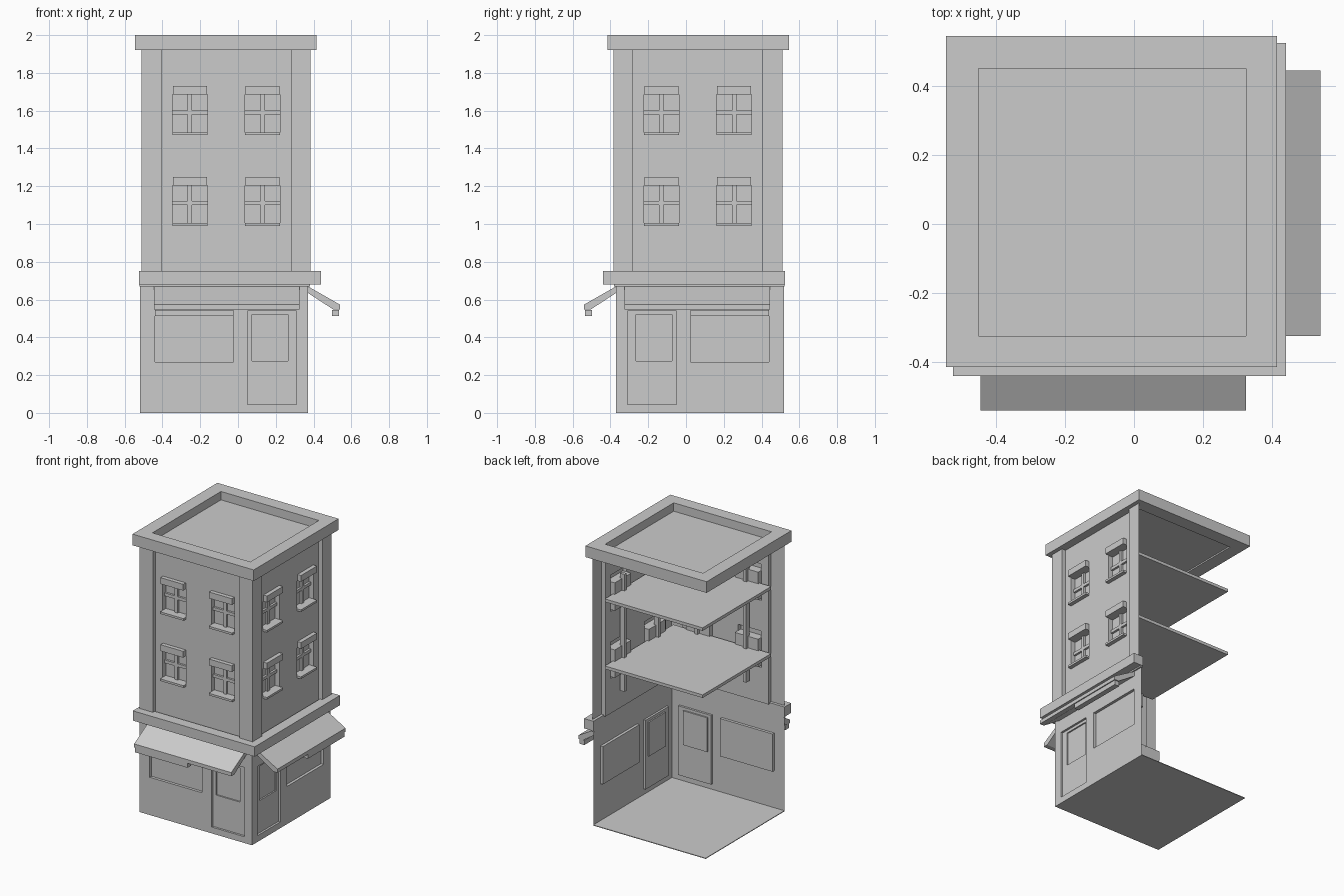
import bpy, bmesh

if "Cube" in bpy.data.objects:
    bpy.data.objects.remove(bpy.data.objects["Cube"])


def make(name, verts, faces):
    me = bpy.data.meshes.new(name)
    me.from_pydata(verts, [], faces)
    bm = bmesh.new()
    bm.from_mesh(me)
    bmesh.ops.remove_doubles(bm, verts=bm.verts, dist=1e-5)
    bmesh.ops.recalc_face_normals(bm, faces=bm.faces)
    bm.to_mesh(me)
    bm.free()
    ob = bpy.data.objects.new(name, me)
    bpy.context.collection.objects.link(ob)
    return ob


def both(name, verts, faces):
    # the right side repeats the front, mirrored about the corner diagonal
    make("front_" + name, verts, faces)
    make("right_" + name, [(-y, -x, z) for x, y, z in verts], [f[::-1] for f in faces])


def box(x0, x1, y0, y1, z0, z1):
    v = [(x, y, z) for x in (x0, x1) for y in (y0, y1) for z in (z0, z1)]
    f = [(0, 1, 3, 2), (4, 6, 7, 5), (0, 4, 5, 1), (2, 3, 7, 6), (0, 2, 6, 4), (1, 5, 7, 3)]
    return v, f


def relief(rects):
    # thin facade sheet: later rectangles (x0, x1, z0, z1, depth) override earlier ones
    xs = sorted({r[i] for r in rects for i in (0, 1)})
    zs = sorted({r[i] for r in rects for i in (2, 3)})

    def depth(i, k):
        x, z = (xs[i] + xs[i + 1]) / 2, (zs[k] + zs[k + 1]) / 2
        return [r[4] for r in rects if r[0] < x < r[1] and r[2] < z < r[3]][-1]

    verts, faces = [], []

    def quad(*pts):
        n = len(verts)
        verts.extend(pts)
        faces.append((n, n + 1, n + 2, n + 3))

    nx, nz = len(xs) - 1, len(zs) - 1
    for i in range(nx):
        for k in range(nz):
            a, b, c, e = xs[i], xs[i + 1], zs[k], zs[k + 1]
            d = -depth(i, k)
            quad((a, d, c), (b, d, c), (b, d, e), (a, d, e))
            if i + 1 < nx and -depth(i + 1, k) != d:
                g = -depth(i + 1, k)
                quad((b, d, c), (b, g, c), (b, g, e), (b, d, e))
            if k + 1 < nz and -depth(i, k + 1) != d:
                g = -depth(i, k + 1)
                quad((a, d, e), (b, d, e), (b, g, e), (a, g, e))
    return verts, faces


# ground-floor shopfront: display window and door
both("shop_wall", *relief([
    (-0.52, 0.37, 0, 0.68, 0.37),
    (-0.44, -0.025, 0.27, 0.54, 0.35),
    (0.05, 0.31, 0.045, 0.54, 0.355),
    (0.075, 0.265, 0.275, 0.52, 0.345)]))

# upper facade: pilasters, recessed panel, windows with sill and lintel
cols, rows = (-0.255, 0.13), (0.99, 1.47)
rects = [(-0.51, 0.385, 0.74, 1.93, 0.385), (-0.405, 0.28, 0.74, 1.93, 0.355)]
for c in cols:
    for z in rows:
        rects += [(c - 0.0925, c + 0.0925, z, z + 0.015, 0.384),
                  (c - 0.0925, c + 0.0925, z + 0.015, z + 0.215, 0.32),
                  (c - 0.09, c + 0.09, z + 0.215, z + 0.26, 0.384)]
both("upper_wall", *relief(rects))

# vertical window bars run behind both storeys
for c in cols:
    both("window_bar", *box(c - 0.012, c + 0.012, -0.335, -0.3, 0.88, 1.72))

# inner floor plates, whose edges read as the horizontal window bars
for z in (1.10, 1.58):
    make("floor_plate", *box(-0.44, 0.335, -0.335, 0.44, z, z + 0.022))

# belt cornice with small moulding below
both("belt_cornice", *box(-0.525, 0.44, -0.44, -0.365, 0.68, 0.75))
both("cornice_moulding", *box(-0.522, 0.38, -0.38, -0.365, 0.67, 0.682))

# sloping awning extruded from a profile (distance outward, height)
prof = [(0.37, 0.67), (0.54, 0.573), (0.54, 0.547), (0.505, 0.547), (0.37, 0.635)]
n = len(prof)
verts = [(x, -d, z) for x in (-0.445, 0.325) for d, z in prof]
faces = [(i, (i + 1) % n, (i + 1) % n + n, i + n) for i in range(n)]
faces += [tuple(range(n)), tuple(range(2 * n - 1, n - 1, -1))]
both("awning", verts, faces)
both("awning_hanging_bar", *box(-0.44, -0.025, -0.535, -0.497, 0.512, 0.545))

# roof parapet ring, roof deck and ground plate
lo, hi, a, b = -0.545, 0.415, -0.45, 0.325
for x0, x1, y0, y1 in ((lo, hi, -hi, -b), (lo, hi, -a, -lo), (lo, a, -b, -a), (b, hi, -b, -a)):
    make("parapet", *box(x0, x1, y0, y1, 1.92, 2.0))
make("roof_deck", *box(a, b, -b, -a, 1.93, 1.94))
make("ground_plate", *box(-0.52, 0.37, -0.37, 0.52, 0, 0.005))
